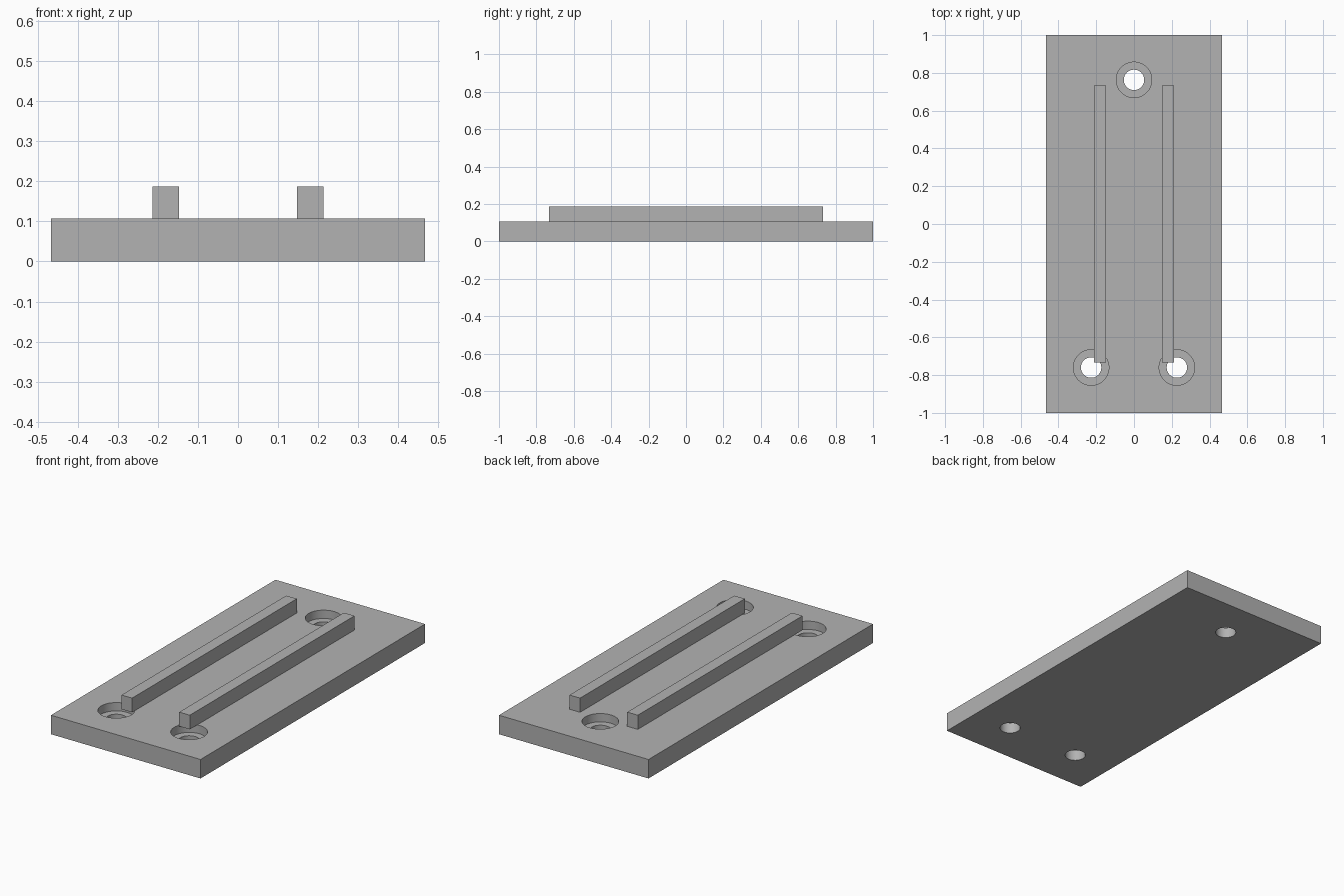
import bpy
import bmesh
from mathutils import Matrix, Vector

if "Cube" in bpy.data.objects:
    bpy.data.objects.remove(bpy.data.objects["Cube"], do_unlink=True)

PLATE_TOP = 0.107
BORE_FLOOR = 0.06
HOLES = [(0, 0.763), (-0.227, -0.76), (0.227, -0.76)]

grey = bpy.data.materials.new("light_grey")
grey.use_nodes = True
colour = (0.448, 0.448, 0.448, 1)
grey.diffuse_color = colour
grey.node_tree.nodes["Principled BSDF"].inputs["Base Color"].default_value = colour


def add_object(name, bm):
    mesh = bpy.data.meshes.new(name)
    bm.to_mesh(mesh)
    bm.free()
    mesh.materials.append(grey)
    obj = bpy.data.objects.new(name, mesh)
    bpy.context.collection.objects.link(obj)
    return obj


def box(name, size, centre):
    bm = bmesh.new()
    bmesh.ops.create_cube(bm, size=1)
    bmesh.ops.scale(bm, vec=Vector(size), verts=bm.verts)
    bmesh.ops.translate(bm, vec=Vector(centre), verts=bm.verts)
    return add_object(name, bm)


def hole_cutter(name, radius, bottom, top):
    bm = bmesh.new()
    for x, y in HOLES:
        bmesh.ops.create_cone(
            bm, cap_ends=True, segments=64, radius1=radius, radius2=radius,
            depth=top - bottom,
            matrix=Matrix.Translation((x, y, (top + bottom) / 2)))
    cutter = add_object(name, bm)
    cutter.hide_render = True
    cutter.hide_viewport = True
    return cutter


# Base plate with three counterbored screw holes
plate = box("base_plate", (0.933, 2, PLATE_TOP), (0, 0, PLATE_TOP / 2))
cutters = [hole_cutter("screw_hole_cutter", 0.054, -0.1, 0.2),
           hole_cutter("counterbore_cutter", 0.094, BORE_FLOOR, 0.2)]
for cutter in cutters:
    cut = plate.modifiers.new(cutter.name, "BOOLEAN")
    cut.operation = "DIFFERENCE"
    cut.solver = "EXACT"
    cut.object = cutter

# Bake the cuts so that the helpers can go
bpy.context.view_layer.update()
evaluated = plate.evaluated_get(bpy.context.evaluated_depsgraph_get())
plate_mesh = bpy.data.meshes.new_from_object(evaluated)
plate.modifiers.clear()
plate.data = plate_mesh
for cutter in cutters:
    bpy.data.objects.remove(cutter, do_unlink=True)

# Smooth hole walls with sharp rims
bpy.context.view_layer.objects.active = plate
plate.select_set(True)
bpy.ops.object.shade_smooth_by_angle()

# Two guide rails, their front ends overhanging the counterbores
for side, x in (("left", 0.18), ("right", -0.18)):
    box(side + "_rail", (0.066, 1.467, 0.08), (x, 0, PLATE_TOP + 0.04))
